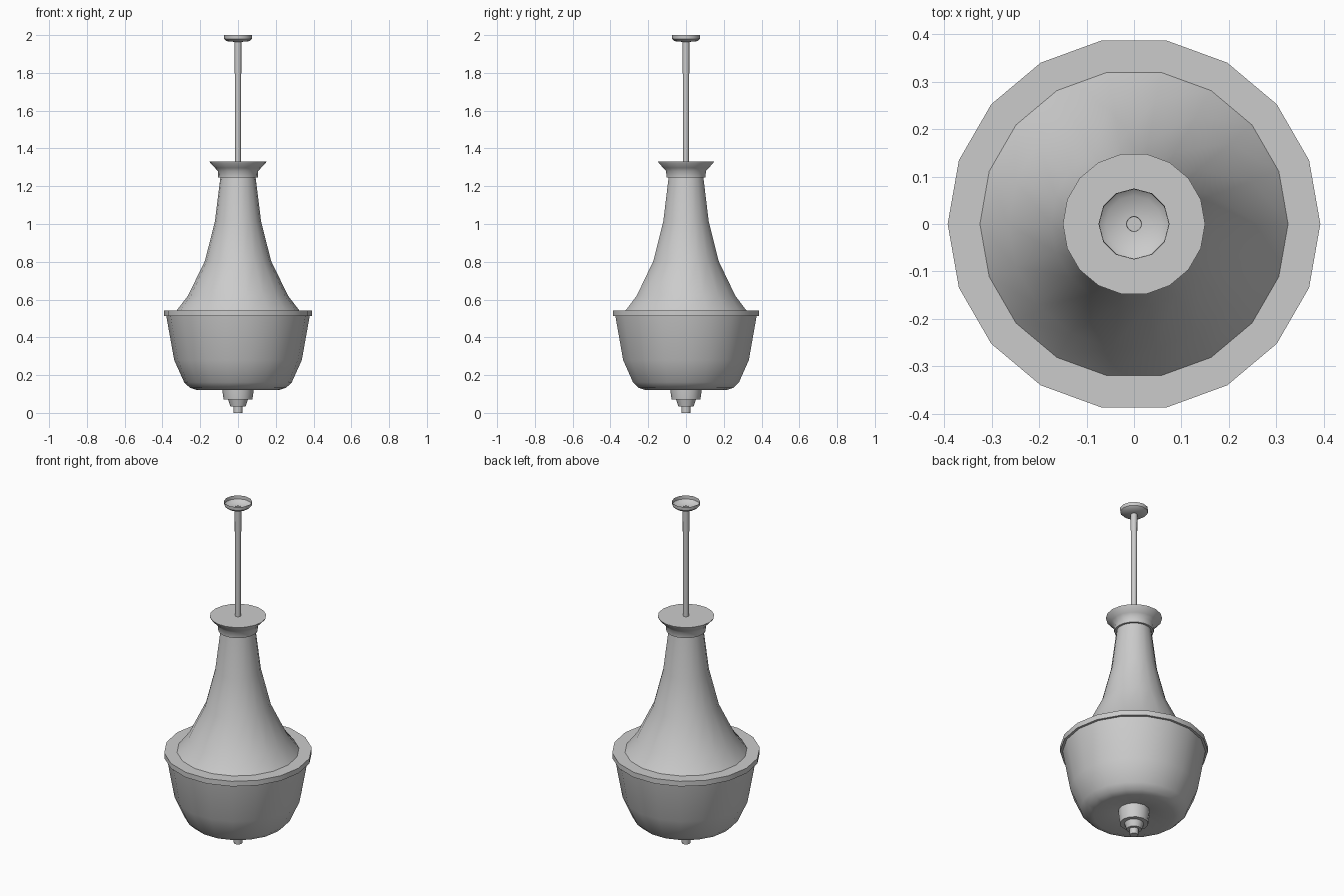
import bpy, bmesh, math

if "Cube" in bpy.data.objects:
    bpy.data.objects.remove(bpy.data.objects["Cube"])


def lathe(name, profile, sides, smooth=40, cap_first=False, cap_last=False):
    """Revolve (radius, z) points, listed bottom to top, around the z axis."""
    bm = bmesh.new()
    rings = []
    for r, z in profile:
        rings.append([bm.verts.new((r * math.cos(2 * math.pi * i / sides),
                                    r * math.sin(2 * math.pi * i / sides), z))
                      for i in range(sides)])
    for a, b in zip(rings, rings[1:]):
        for i in range(sides):
            j = (i + 1) % sides
            bm.faces.new((a[i], a[j], b[j], b[i]))
    if cap_first:
        bm.faces.new(rings[0][::-1])
    if cap_last:
        bm.faces.new(rings[-1])
    mesh = bpy.data.meshes.new(name)
    bm.to_mesh(mesh)
    bm.free()
    ob = bpy.data.objects.new(name, mesh)
    bpy.context.collection.objects.link(ob)
    bpy.ops.object.select_all(action='DESELECT')
    ob.select_set(True)
    bpy.context.view_layer.objects.active = ob
    bpy.ops.object.shade_smooth_by_angle(angle=math.radians(smooth))
    return ob


# Stepped finial under the bowl
lathe("finial", [(0.023, 0), (0.025, 0.034), (0.04, 0.034), (0.052, 0.07),
                 (0.076, 0.07), (0.083, 0.12), (0.083, 0.15)], 12, cap_first=True)

# Bowl with a slightly recessed underside
lathe("bowl", [(0.08, 0.15), (0.215, 0.12), (0.255, 0.133), (0.285, 0.162),
               (0.338, 0.28), (0.38, 0.515)], 18, smooth=60)

# Flat rim band
lathe("rim", [(0.375, 0.512), (0.393, 0.512), (0.393, 0.542), (0.32, 0.542)], 18)

# Flared upper body
lathe("upper_body", [(0.325, 0.542), (0.265, 0.62), (0.175, 0.805),
                     (0.122, 1.015), (0.093, 1.25)], 18)

# Crown collar with flat top
lathe("crown", [(0.092, 1.247), (0.105, 1.247), (0.107, 1.28),
                (0.122, 1.297), (0.148, 1.324), (0.15, 1.33)], 18, cap_last=True)

# Hanging rod
lathe("rod", [(0.015, 1.33), (0.018, 1.966)], 12)

# Ceiling canopy, open on top
lathe("canopy", [(0.016, 1.964), (0.06, 1.968), (0.074, 1.98), (0.075, 2.0)], 12)
